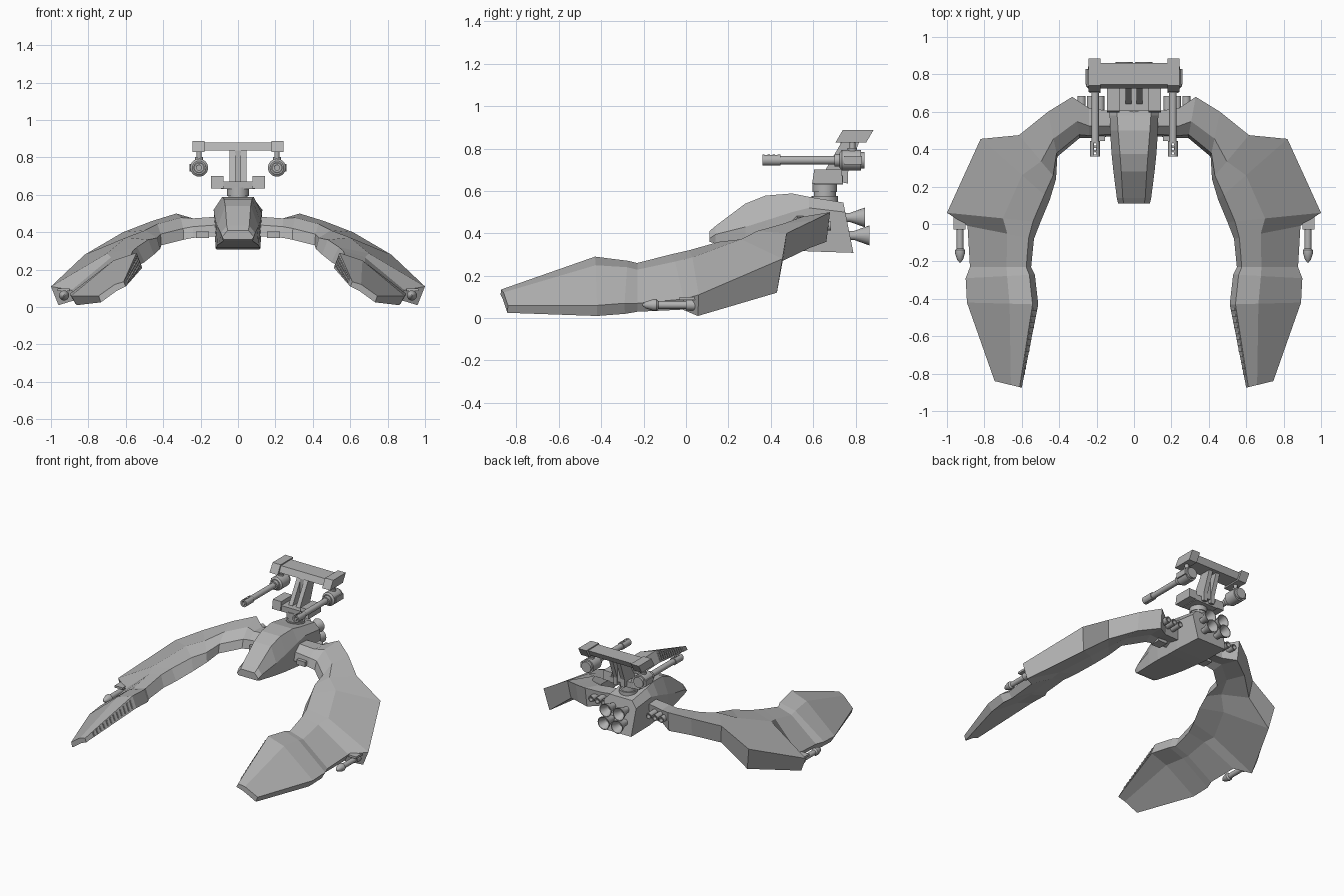
import bpy, bmesh, math
from mathutils import Vector, Matrix

if "Cube" in bpy.data.objects:
    bpy.data.objects.remove(bpy.data.objects["Cube"], do_unlink=True)

grey = bpy.data.materials.new("hull grey")
grey.use_nodes = True
colour = (0.45, 0.45, 0.45, 1)
grey.diffuse_color = colour
grey.node_tree.nodes["Principled BSDF"].inputs["Base Color"].default_value = colour

SIDES = (("left", 1), ("right", -1))


def finish(name, bm, smooth=False):
    """Turn a bmesh into a named object with the hull material."""
    bmesh.ops.recalc_face_normals(bm, faces=bm.faces)
    mesh = bpy.data.meshes.new(name)
    bm.to_mesh(mesh)
    bm.free()
    mesh.materials.append(grey)
    obj = bpy.data.objects.new(name, mesh)
    bpy.context.collection.objects.link(obj)
    if smooth:
        bpy.ops.object.select_all(action="DESELECT")
        obj.select_set(True)
        bpy.context.view_layer.objects.active = obj
        bpy.ops.object.shade_smooth_by_angle(angle=math.radians(35))
    return obj


def loft(name, rings, side=1):
    """Skin a row of equal closed rings and cap both ends."""
    bm = bmesh.new()
    rows = [[bm.verts.new((p[0] * side, p[1], p[2])) for p in ring] for ring in rings]
    n = len(rows[0])
    for a, b in zip(rows, rows[1:]):
        for i in range(n):
            j = (i + 1) % n
            bm.faces.new((a[i], a[j], b[j], b[i]))
    bm.faces.new(rows[0])
    bm.faces.new(rows[-1])
    return finish(name, bm)


def slab(name, x0, x1, outline, side=1):
    """Extrude a (y, z) outline between two x positions."""
    return loft(name, [[(x, y, z) for y, z in outline] for x in (x0, x1)], side)


def box(name, x0, x1, y0, y1, z0, z1, side=1):
    return slab(name, x0, x1, [(y0, z0), (y1, z0), (y1, z1), (y0, z1)], side)


def lathe(name, x, y, z, profile, axis="Y", sides=20):
    """Revolve (distance, radius) pairs around an axis through the given point."""
    bm = bmesh.new()
    rows = []
    for d, r in profile:
        row = []
        for k in range(sides):
            a = math.tau * k / sides
            u, v = r * math.cos(a), r * math.sin(a)
            offset = (u, d, v) if axis == "Y" else (u, v, d)
            row.append(bm.verts.new(Vector((x, y, z)) + Vector(offset)))
        rows.append(row)
    for a, b in zip(rows, rows[1:]):
        for i in range(sides):
            j = (i + 1) % sides
            bm.faces.new((a[i], a[j], b[j], b[i]))
    bm.faces.new(rows[0])
    bm.faces.new(rows[-1])
    return finish(name, bm, True)


# Wing stations: inner lower edge xyz, outer upper edge xyz, inner and outer depth
stations = [
    (.10, .47, .38, .10, .60, .48, .06, .10),
    (.24, .46, .37, .24, .62, .47, .06, .10),
    (.29, .46, .36, .33, .68, .50, .06, .14),
    (.41, .36, .33, .46, .60, .46, .06, .13),
    (.417, .24, .31, .615, .475, .40, .06, .13),
    (.45, .13, .28, .82, .455, .28, .08, .16),
    (.50, .01, .24, 1.0, .06, .11, .08, .10),
    (.535, -.08, .22, .89, -.01, .09, .08, .05),
    (.55, -.23, .19, .877, -.23, .07, .07, .04),
    (.53, -.27, .19, .90, -.29, .07, .08, .05),
    (.512, -.43, .21, .893, -.42, .06, .08, .05),
    (.60, -.875, .11, .745, -.84, .06, .025, .035),
]


def wing_ring(ix, iy, iz, ox, oy, oz, inner_depth, outer_depth):
    inner_low, outer_top = Vector((ix, iy, iz)), Vector((ox, oy, oz))
    across = (outer_top - inner_low) * Vector((1, 1, 0))
    inner_top = inner_low + across * 0.08 + Vector((0, 0, inner_depth))
    outer_low = outer_top - across * 0.08 - Vector((0, 0, outer_depth))
    crown = Vector((0, 0, inner_depth / 2))
    ridge = inner_top.lerp(outer_top, 0.35) + crown
    belly = inner_low.lerp(outer_low, 0.35) + crown * 0.6
    return [inner_low, inner_top, ridge, outer_top, outer_low, belly]


rings = [wing_ring(*s) for s in stations]

for label, s in SIDES:
    loft(label + "_wing", rings, s)

    # Grille slats let into the inner face of the blade
    bm = bmesh.new()
    lo_a, hi_a, lo_b, hi_b = rings[-2][0], rings[-2][1], rings[-1][0], rings[-1][1]
    for i in range(12):
        t = 0.06 + i * 0.07
        low, high = lo_a.lerp(lo_b, t), hi_a.lerp(hi_b, t)
        m = Matrix.Translation(low.lerp(high, 0.5))
        tilt = math.atan2(high.x - low.x, high.z - low.z)
        m = m @ Matrix.Rotation(tilt, 4, "Y")
        m = m @ Matrix.Diagonal((0.008, 0.014, (high - low).length * 0.7, 1))
        bmesh.ops.create_cube(bm, size=1, matrix=Matrix.Diagonal((s, 1, 1, 1)) @ m)
    finish(label + "_blade_grille", bm)

    # Wing gun with its bracket
    lathe(label + "_wing_gun", .93 * s, 0, .062,
          [(-.205, .004), (-.19, .016), (-.155, .027), (-.14, .027), (-.13, .018),
           (0, .018), (0, .026), (.06, .026)])
    box(label + "_wing_gun_bracket", .90, .965, -.03, .06, .085, .10, s)

    # Root intake and a row of three small exhausts
    box(label + "_root_intake", .155, .225, .445, .52, .37, .405, s)
    for i in range(3):
        lathe(f"{label}_root_exhaust_{i + 1}", (.18 + .05 * i) * s, .56, .435,
              [(0, .022), (.125, .022), (.125, .015), (.10, .013)], sides=14)

# Central body: y, bottom z, shoulder z, top z, then the half widths and end lean
body = [
    (.11, .36, .375, .41, .075, .085, .055, 0),
    (.14, .352, .395, .435, .08, .092, .06, 0),
    (.28, .338, .43, .54, .10, .11, .068, 0),
    (.375, .33, .46, .578, .11, .12, .075, 0),
    (.50, .32, .50, .588, .115, .128, .085, 0),
    (.58, .315, .52, .572, .12, .13, .09, 0),
    (.79, .308, .50, .545, .115, .128, .09, .2),
]


def body_ring(y, low, mid, top, w_low, w_mid, w_top, lean):
    half = [(w_low, low), (w_mid, mid), (w_top, top)]
    points = half + [(-w, z) for w, z in reversed(half)]
    return [(x, y - lean * (z - low), z) for x, z in points]


loft("central_body", [body_ring(*b) for b in body])

# Main engine nozzles
for label, s in SIDES:
    for level, z, y in (("upper", .475, .745), ("lower", .39, .765)):
        lathe(f"{level}_{label}_nozzle", .053 * s, y, z,
              [(0, .022), (.03, .022), (.10, .047), (.10, .042), (.04, .018)])

# Turret ring and base
lathe("turret_ring", 0, .655, .54,
      [(0, .062), (.035, .062), (.035, .052), (.055, .052), (.055, .058), (.10, .058)], "Z", 24)
box("turret_bar", -.09, .09, .605, .74, .63, .672)
for label, s in SIDES:
    slab(label + "_turret_block", .078, .145,
         [(.595, .635), (.74, .635), (.735, .70), (.605, .70)], s)
    # Slanted pylon carrying the cross beam
    slab(label + "_pylon", .014, .045,
         [(.635, .66), (.765, .635), (.765, .69), (.82, .84), (.74, .84)], s)
    # Beam end block
    slab(label + "_beam_end", .178, .242,
         [(.705, .828), (.85, .828), (.885, .888), (.74, .888)], s)
box("pylon_web", -.015, .015, .73, .76, .66, .84)
slab("cross_beam", -.18, .18, [(.725, .838), (.84, .838), (.862, .88), (.745, .88)])


# Turret guns with perforated muzzles
def muzzle(name, x, y, z):
    obj = lathe(name, x, y, z, [(0, .026), (.085, .026)], sides=16)
    cutters = [lathe("bore_cutter", x, y - .01, z, [(0, .014), (.09, .014)], sides=12)]
    for i in range(3):
        cutters.append(lathe("vent_cutter", x, y + .018 + .024 * i, z,
                             [(-.04, .007), (.04, .007)], "Z", 8))
    for c in cutters:
        c.hide_render = True
        mod = obj.modifiers.new("cut", "BOOLEAN")
        mod.operation = "DIFFERENCE"
        mod.object = c
    graph = bpy.context.evaluated_depsgraph_get()
    cut = bpy.data.meshes.new_from_object(obj.evaluated_get(graph))
    obj.modifiers.clear()
    obj.data = cut
    for c in cutters:
        bpy.data.objects.remove(c, do_unlink=True)


for label, s in SIDES:
    x, z = .208 * s, .745
    muzzle(label + "_turret_muzzle", x, .36, z)
    lathe(label + "_turret_barrel", x, .44, z, [(0, .02), (.26, .02), (.26, .03), (.30, .03)])
    lathe(label + "_gun_housing", x, .725, z,
          [(0, .036), (.01, .048), (.10, .048), (.10, .038), (.118, .038)], sides=24)
    lathe(label + "_gun_hanger", x, .785, .78, [(0, .022), (.022, .022), (.022, .014), (.055, .014)], "Z", 12)
    box(label + "_housing_plate", .235, .26, .745, .83, .725, .765, s)
